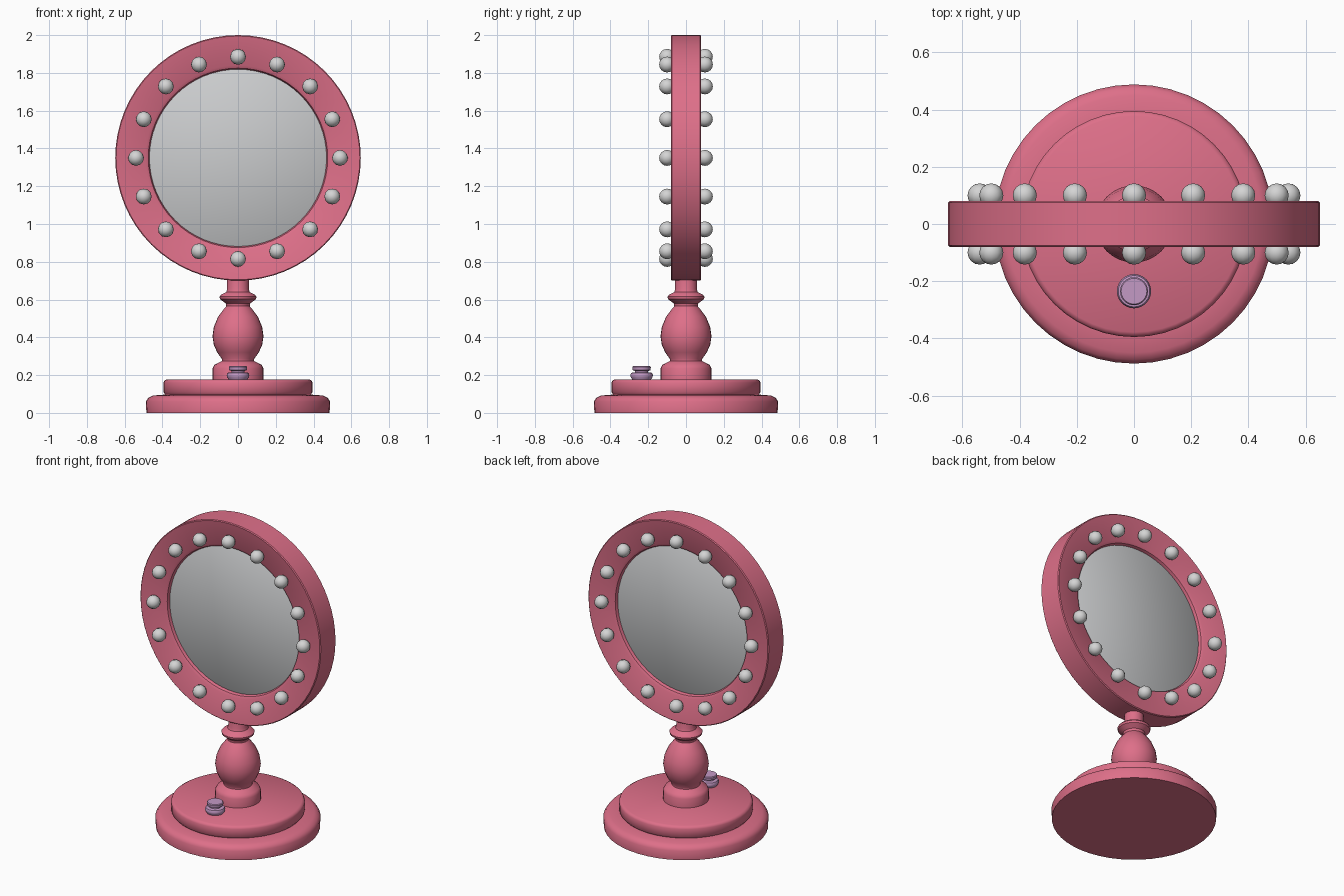
import bpy, math
from mathutils import Matrix, Vector

cube = bpy.data.objects.get("Cube")
if cube:
    bpy.data.objects.remove(cube, do_unlink=True)


def material(name, rgb):
    m = bpy.data.materials.new(name)
    m.use_nodes = True
    m.diffuse_color = (*rgb, 1)
    m.node_tree.nodes["Principled BSDF"].inputs["Base Color"].default_value = (*rgb, 1)
    return m


PINK = material("rose_pink", (0.73, 0.16, 0.25))
SILVER = material("mirror_grey", (0.6, 0.61, 0.62))
PEARL = material("bulb_white", (0.66, 0.66, 0.66))
LILAC = material("lilac", (0.55, 0.32, 0.56))


def finish(obj, name, mat, angle=40):
    obj.name = name
    obj.data.materials.append(mat)
    bpy.ops.object.select_all(action="DESELECT")
    obj.select_set(True)
    bpy.context.view_layer.objects.active = obj
    bpy.ops.object.shade_smooth_by_angle(angle=math.radians(angle))
    return obj


def lathe(name, profile, mat, matrix=Matrix(), steps=48, closed=False):
    """Spin a (radius, height) profile around the local z axis."""
    n = len(profile)
    verts = [matrix @ Vector((r * math.cos(a), r * math.sin(a), z))
             for a in (math.tau * i / steps for i in range(steps)) for r, z in profile]
    faces = []
    for i in range(steps):
        j = (i + 1) % steps
        for k in range(n if closed else n - 1):
            m = (k + 1) % n
            faces.append((i * n + k, j * n + k, j * n + m, i * n + m))
    if not closed:
        faces.append([i * n for i in reversed(range(steps))])
        faces.append([i * n + n - 1 for i in range(steps)])
    mesh = bpy.data.meshes.new(name)
    mesh.from_pydata(verts, [], faces)
    mesh.update()
    obj = bpy.data.objects.new(name, mesh)
    bpy.context.collection.objects.link(obj)
    return finish(obj, name, mat)


# Two-tier round base
lathe("base", [(0.485, 0), (0.488, 0.06), (0.475, 0.08), (0.45, 0.092), (0.385, 0.097),
               (0.395, 0.11), (0.395, 0.16), (0.39, 0.17), (0.378, 0.177)], PINK)

# Turned stem: collar, bulge, flange and neck
lathe("stem", [(0.135, 0.17), (0.135, 0.235), (0.125, 0.255), (0.085, 0.275), (0.085, 0.285),
               (0.11, 0.32), (0.128, 0.36), (0.135, 0.405), (0.128, 0.455), (0.105, 0.51),
               (0.075, 0.55), (0.062, 0.565), (0.065, 0.58), (0.095, 0.602), (0.098, 0.615),
               (0.09, 0.625), (0.062, 0.64), (0.057, 0.655), (0.057, 0.74)], PINK, steps=32)

# Switch button on the base
lathe("switch_button", [(0.045, 0.17), (0.058, 0.19), (0.06, 0.2), (0.055, 0.212),
                        (0.035, 0.215), (0.035, 0.222), (0.047, 0.226), (0.049, 0.242),
                        (0.045, 0.247)], LILAC, Matrix.Translation((0, -0.235, 0)), 24)

# Round frame with faces that dish toward the mirrors
CENTRE = Vector((0, 0, 1.35))
upright = Matrix.Translation(CENTRE) @ Matrix.Rotation(math.pi / 2, 4, "X")
half = [(0.645, 0.08), (0.635, 0.078), (0.49, 0.058), (0.475, 0.05), (0.468, 0.03)]
frame_profile = [(0.65, -0.075), (0.65, 0.075)] + half + [(r, -h) for r, h in reversed(half)]
lathe("mirror_frame", frame_profile, PINK, upright, 64, closed=True)

# Double-sided mirror glass
lathe("mirror_glass", [(0.464, -0.036), (0.472, -0.03), (0.472, 0.03), (0.464, 0.036)],
      SILVER, upright, 64)

# Sixteen bulbs on each face
COUNT = 16
for side, label in ((-1, "front"), (1, "back")):
    for i in range(COUNT):
        a = math.tau * i / COUNT
        spot = CENTRE + Vector((0.54 * math.sin(a), side * 0.1, 0.535 * math.cos(a)))
        bpy.ops.mesh.primitive_uv_sphere_add(segments=12, ring_count=8, radius=0.042,
                                             location=spot, rotation=(math.pi / 2, 0, 0))
        finish(bpy.context.object, f"{label}_bulb_{i + 1}", PEARL, 60)
